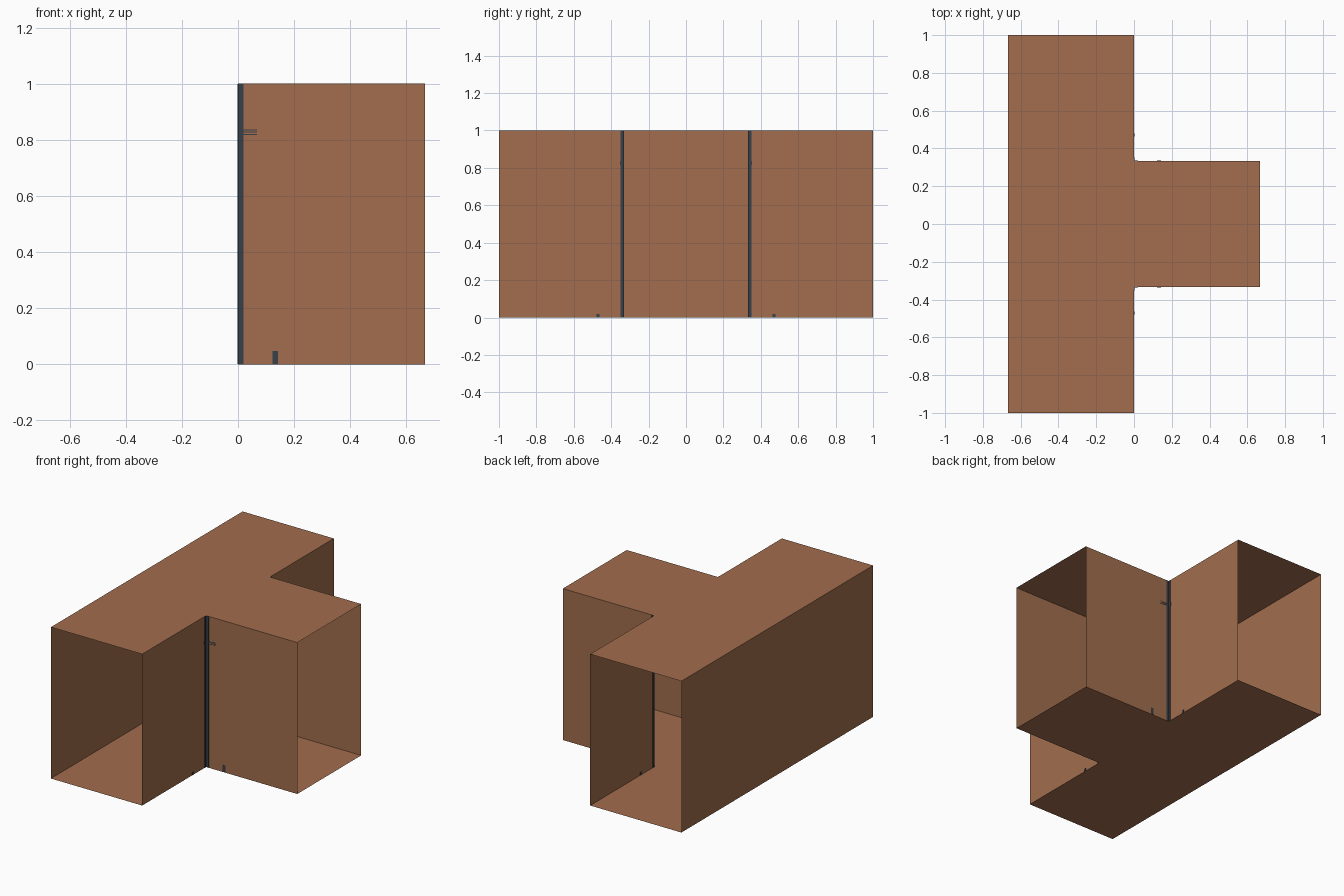
import bpy, bmesh

if "Cube" in bpy.data.objects:
    bpy.data.objects.remove(bpy.data.objects["Cube"])

T = 2 / 3      # corridor width
C = 1 / 3      # half width of the side branch


def material(name, rgb):
    m = bpy.data.materials.new(name)
    m.diffuse_color = (*rgb, 1)
    m.use_nodes = True
    m.node_tree.nodes["Principled BSDF"].inputs["Base Color"].default_value = m.diffuse_color
    return m


brown = material("brown wall", (0.36, 0.155, 0.075))
slate = material("dark slate trim", (0.04, 0.05, 0.065))


def finish(bm, name, mat):
    me = bpy.data.meshes.new(name)
    bm.to_mesh(me)
    bm.free()
    me.materials.append(mat)
    ob = bpy.data.objects.new(name, me)
    bpy.context.collection.objects.link(ob)
    return ob


def plate(name, x, y, z):
    """Box spanning the given (min, max) ranges."""
    bm = bmesh.new()
    bmesh.ops.create_cube(bm, size=1)
    for v in bm.verts:
        v.co = [r[0] if c < 0 else r[1] for c, r in zip(v.co, (x, y, z))]
    return finish(bm, name, slate)


# T-shaped corridor shell: extruded outline, open at its three ends
outline = [(-T, -1), (0, -1), (0, -C), (T, -C), (T, C), (0, C), (0, 1), (-T, 1)]
bm = bmesh.new()
base = bm.faces.new([bm.verts.new((x, y, 0)) for x, y in outline])
ext = bmesh.ops.extrude_face_region(bm, geom=[base], use_keep_orig=True)
for v in ext["geom"]:
    if isinstance(v, bmesh.types.BMVert):
        v.co.z = 1
bmesh.ops.recalc_face_normals(bm, faces=bm.faces)
ends = [f for f in bm.faces
        if abs(f.calc_center_median().y) > 0.99 or f.calc_center_median().x > T - 0.01]
bmesh.ops.delete(bm, geom=ends, context="FACES")
finish(bm, "corridor_shell", brown)

# Trim on both inner corners, mirrored front to back
t = 0.002
for s, side in ((-1, "front"), (1, "back")):
    def ys(a, b):
        return tuple(sorted((s * a, s * b)))
    h = (0.001, 0.999)
    plate(side + "_corner_strip_branch", (-t, 0.02), ys(C - t, C + t), h)
    plate(side + "_corner_strip_main", (-t, t), ys(C - t, C + 0.016), h)
    # short floor-level markers beside the corner
    plate(side + "_floor_marker_branch", (0.123, 0.143), ys(C - t, C + t), (0.001, 0.047))
    plate(side + "_floor_marker_main", (-t, t), ys(0.462, 0.478), (0.001, 0.02))
    # small slats near the top of the strip
    for i in range(3):
        z = 0.818 + i * 0.008
        plate(f"{side}_slat_{i}", (0.02, 0.068), ys(C, C + 0.001), (z, z + 0.003))
    plate(side + "_slat_mount", (0, t), ys(C, C + 0.02), (0.815, 0.838))
